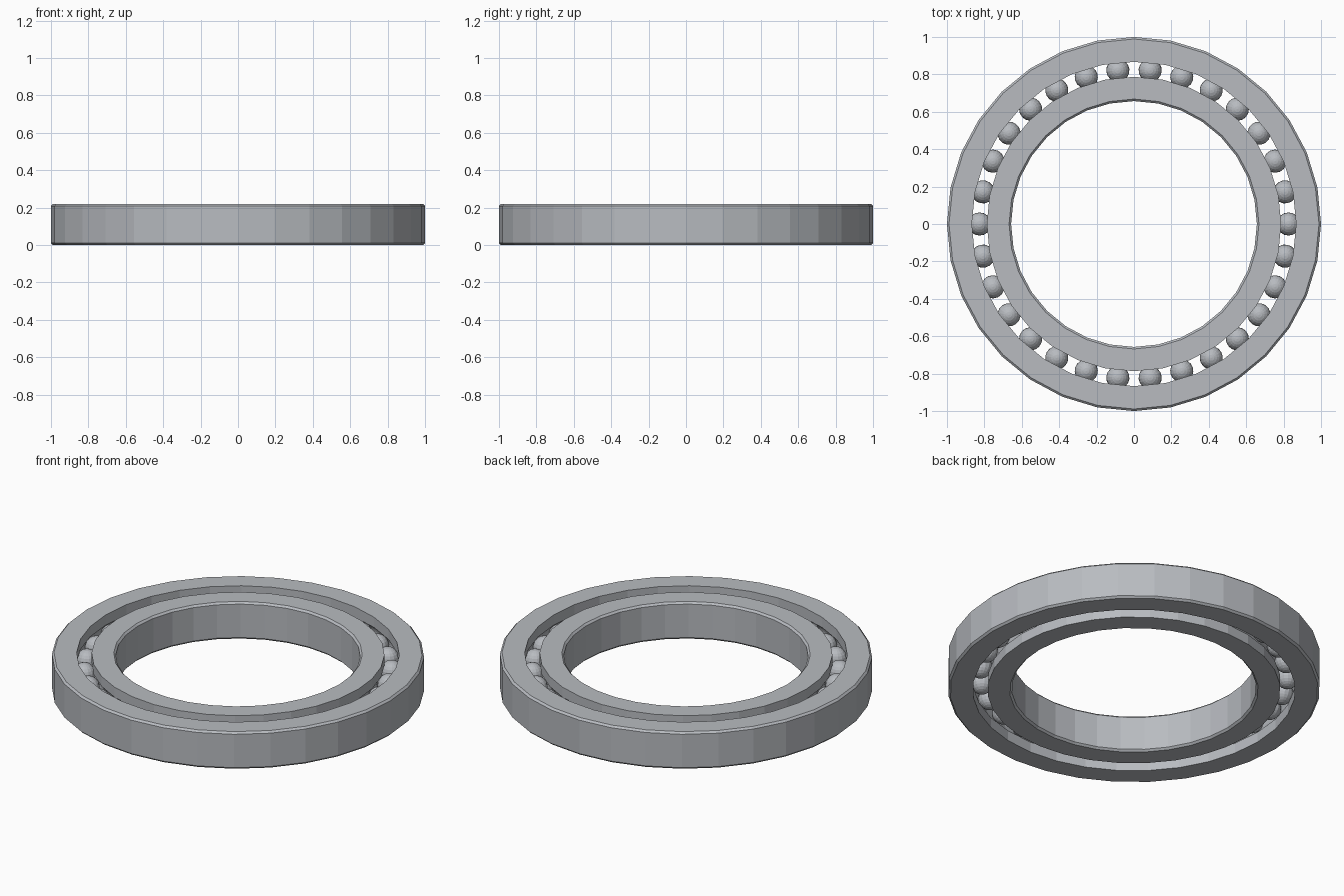
import bpy, bmesh
from math import sin, cos, pi, asin, sqrt

HEIGHT = 0.22
SEGMENTS = 32
BALLS = 30
PITCH = 0.826          # radius of the ball circle
BALL_R = 0.062
GROOVE_R = 0.064
BEVEL = 0.011

cube = bpy.data.objects.get("Cube")
if cube:
    bpy.data.objects.remove(cube, do_unlink=True)

steel = bpy.data.materials.new("grey steel")
colour = (0.48, 0.50, 0.53, 1)
steel.diffuse_color = colour
steel.use_nodes = True
steel.node_tree.nodes["Principled BSDF"].inputs["Base Color"].default_value = colour


def finish(name, bm):
    bmesh.ops.recalc_face_normals(bm, faces=bm.faces[:])
    mesh = bpy.data.meshes.new(name)
    bm.to_mesh(mesh)
    bm.free()
    mesh.materials.append(steel)
    obj = bpy.data.objects.new(name, mesh)
    bpy.context.collection.objects.link(obj)
    return obj


def race(name, plain_r, groove_face_r):
    """Lathe a ring: bevelled plain wall on one side, ball groove on the other."""
    side = 1 if plain_r > groove_face_r else -1
    offset = abs(groove_face_r - PITCH)
    half = asin(sqrt(1 - (offset / GROOVE_R) ** 2))
    profile = [(groove_face_r, 0),
               (plain_r - side * BEVEL, 0), (plain_r, BEVEL),
               (plain_r, HEIGHT - BEVEL), (plain_r - side * BEVEL, HEIGHT),
               (groove_face_r, HEIGHT)]
    steps = 8
    for i in range(steps + 1):
        a = half - 2 * half * i / steps
        profile.append((PITCH + side * GROOVE_R * cos(a),
                        HEIGHT / 2 + GROOVE_R * sin(a)))
    bm = bmesh.new()
    loops = []
    for s in range(SEGMENTS):
        t = 2 * pi * s / SEGMENTS
        loops.append([bm.verts.new((r * cos(t), r * sin(t), z)) for r, z in profile])
    n = len(profile)
    for s in range(SEGMENTS):
        a, b = loops[s], loops[(s + 1) % SEGMENTS]
        for i in range(n):
            j = (i + 1) % n
            bm.faces.new((a[i], a[j], b[j], b[i]))
    return finish(name, bm)


# Outer and inner rings
race("outer_race", 1.0, 0.867)
race("inner_race", 0.657, 0.787)

# Balls, sharing one mesh
bm = bmesh.new()
bmesh.ops.create_uvsphere(bm, u_segments=16, v_segments=12, radius=BALL_R)
first = finish("ball_1", bm)
for k in range(BALLS):
    ball = first
    if k:
        ball = bpy.data.objects.new(f"ball_{k + 1}", first.data)
        bpy.context.collection.objects.link(ball)
    t = 2 * pi * k / BALLS
    ball.location = (PITCH * cos(t), PITCH * sin(t), HEIGHT / 2)
    ball.rotation_euler.z = t
